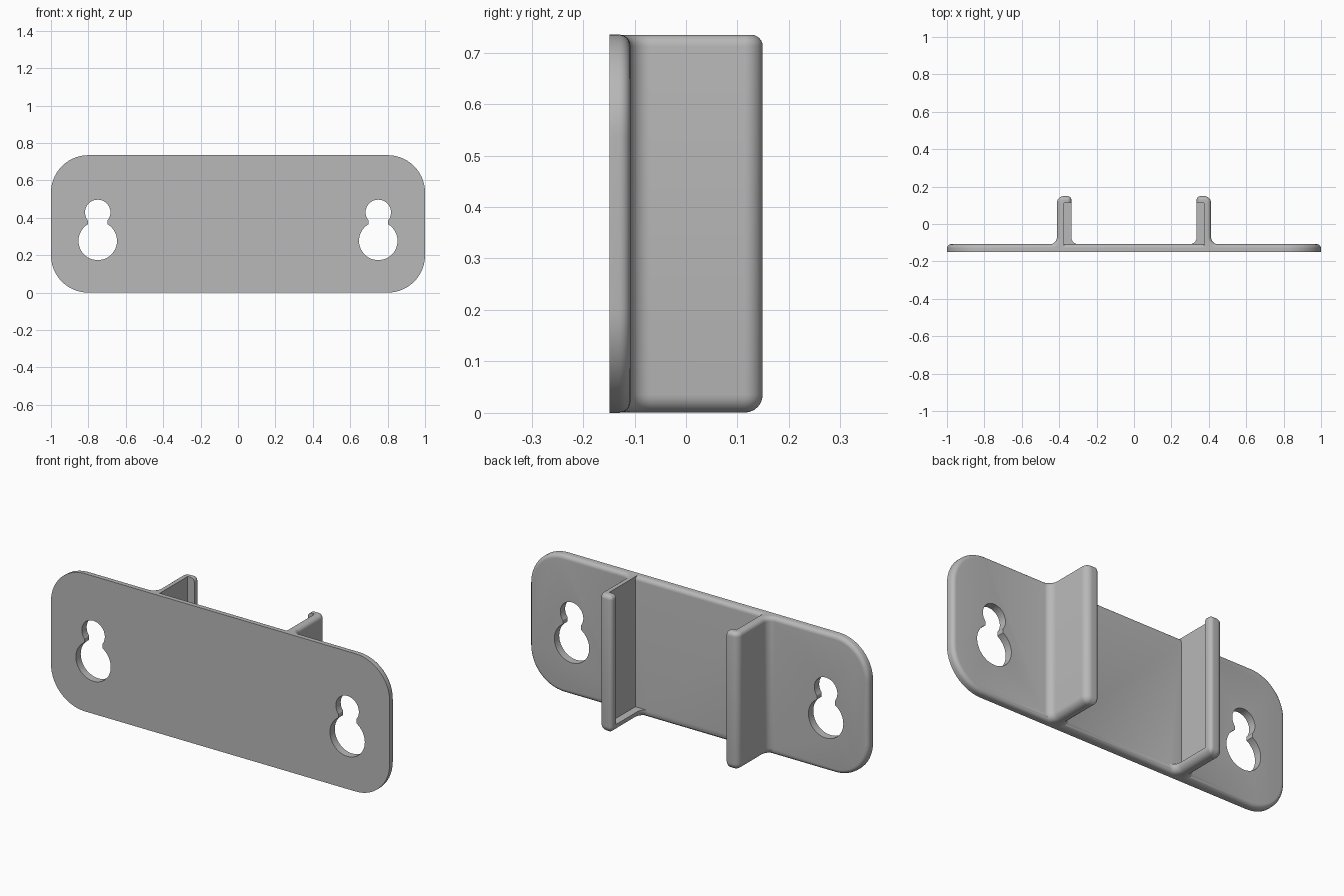
import bpy, bmesh
from math import sin, cos, asin, acos, pi, radians

default = bpy.data.objects.get("Cube")
if default:
    bpy.data.objects.remove(default, do_unlink=True)

HEIGHT, FRONT, BACK, PLATE_BACK = 0.735, -0.149, 0.149, -0.108

grey = bpy.data.materials.new("plain grey")
grey.use_nodes = True
colour = (0.48, 0.48, 0.48, 1)
grey.diffuse_color = colour
grey.node_tree.nodes["Principled BSDF"].inputs["Base Color"].default_value = colour


def arc(cx, cy, r, start, end, n=10):
    return [(cx + r * cos(start + (end - start) * i / n),
             cy + r * sin(start + (end - start) * i / n)) for i in range(n + 1)]


def loft(name, rings):
    """Closed solid through matching rings of points."""
    bm = bmesh.new()
    loops = [[bm.verts.new(p) for p in ring] for ring in rings]
    for a, b in zip(loops, loops[1:]):
        for i in range(len(a)):
            j = (i + 1) % len(a)
            bm.faces.new((a[i], a[j], b[j], b[i]))
    bm.faces.new(loops[0][::-1])
    bm.faces.new(loops[-1])
    bmesh.ops.recalc_face_normals(bm, faces=bm.faces)
    mesh = bpy.data.meshes.new(name)
    bm.to_mesh(mesh)
    bm.free()
    mesh.materials.append(grey)
    obj = bpy.data.objects.new(name, mesh)
    bpy.context.collection.objects.link(obj)
    return obj


def combine(target, tool, operation):
    mod = target.modifiers.new("combine", 'BOOLEAN')
    mod.operation, mod.solver, mod.object = operation, 'EXACT', tool
    bpy.context.view_layer.objects.active = target
    bpy.ops.object.modifier_apply(modifier=mod.name)
    bpy.data.objects.remove(tool, do_unlink=True)


def edge_round(r, n=6):
    """(inset, distance from the end) steps of a rounded rim."""
    return [(r * (1 - cos(t)), r * (1 - sin(t)))
            for t in (pi / 2 * i / n for i in range(n + 1))]


# Wall plate with large corners and a rounded back rim
def plate_outline(inset):
    r, pts = 0.2, []
    for k, (sx, top) in enumerate([(1, 1), (-1, 1), (-1, 0), (1, 0)]):
        cz = HEIGHT - r if top else r
        pts += arc(sx * (1 - r), cz, r - inset, k * pi / 2, (k + 1) * pi / 2, 14)
    return pts


levels = [(0, FRONT)] + [(d, PLATE_BACK - h) for d, h in edge_round(0.022)]
plate = loft("mounting_bracket", [[(x, y, z) for x, z in plate_outline(d)] for d, y in levels])


# Keyhole: wide circle, straight neck, narrow circle
def keyhole(cx):
    neck, wide, narrow, low, high = 0.053, 0.103, 0.068, 0.277, 0.429
    a, b = acos(neck / wide), asin(neck / narrow)
    pts = arc(cx, low, wide, pi - a, 2 * pi + a, 40)
    pts += arc(cx, high, narrow, b - pi / 2, 3 * pi / 2 - b, 32)
    return loft("keyhole_cutter", [[(x, y, z) for x, z in pts] for y in (-0.3, 0.1)])


# Side holder: outer wall, rear lip and floor, blended into the plate
def holder_outline(inset):
    outer, inner, fillet, base = 0.412, 0.335, 0.04, PLATE_BACK - 0.001
    pts = [(outer + fillet, -0.1465)]
    pts += arc(outer + fillet, base + fillet, fillet + inset, 3 * pi / 2, pi)
    r = max(0.036, inset + 0.001)
    pts += arc(outer - r, BACK - r, r - inset, 0, pi / 2)
    r = max(0.02, inset + 0.001)
    pts += arc(inner + r, BACK - r, r - inset, pi / 2, pi)
    pts += arc(inner - fillet, base + fillet, fillet + inset, 0, -pi / 2)
    return pts + [(inner - fillet, -0.1465)]


def holder(side):
    steps = [(d, 0.0005 + h) for d, h in reversed(edge_round(0.035))]
    steps += [(d, HEIGHT - 0.0005 - h) for d, h in edge_round(0.022)]
    body = loft("holder", [[(side * x, y, z) for x, y in holder_outline(d)] for d, z in steps])
    corners = [(0.2, -0.13), (0.375, -0.13), (0.375, 0.111), (0.2, 0.111)]
    pocket = loft("pocket_cutter", [[(side * x, y, z) for x, y in corners] for z in (0.04, 1)])
    combine(body, pocket, 'DIFFERENCE')
    return body


for side in (-1, 1):
    combine(plate, keyhole(side * 0.75), 'DIFFERENCE')
    combine(plate, holder(side), 'UNION')

bpy.ops.object.select_all(action='DESELECT')
plate.select_set(True)
bpy.context.view_layer.objects.active = plate
bpy.ops.object.shade_smooth_by_angle(angle=radians(30))
